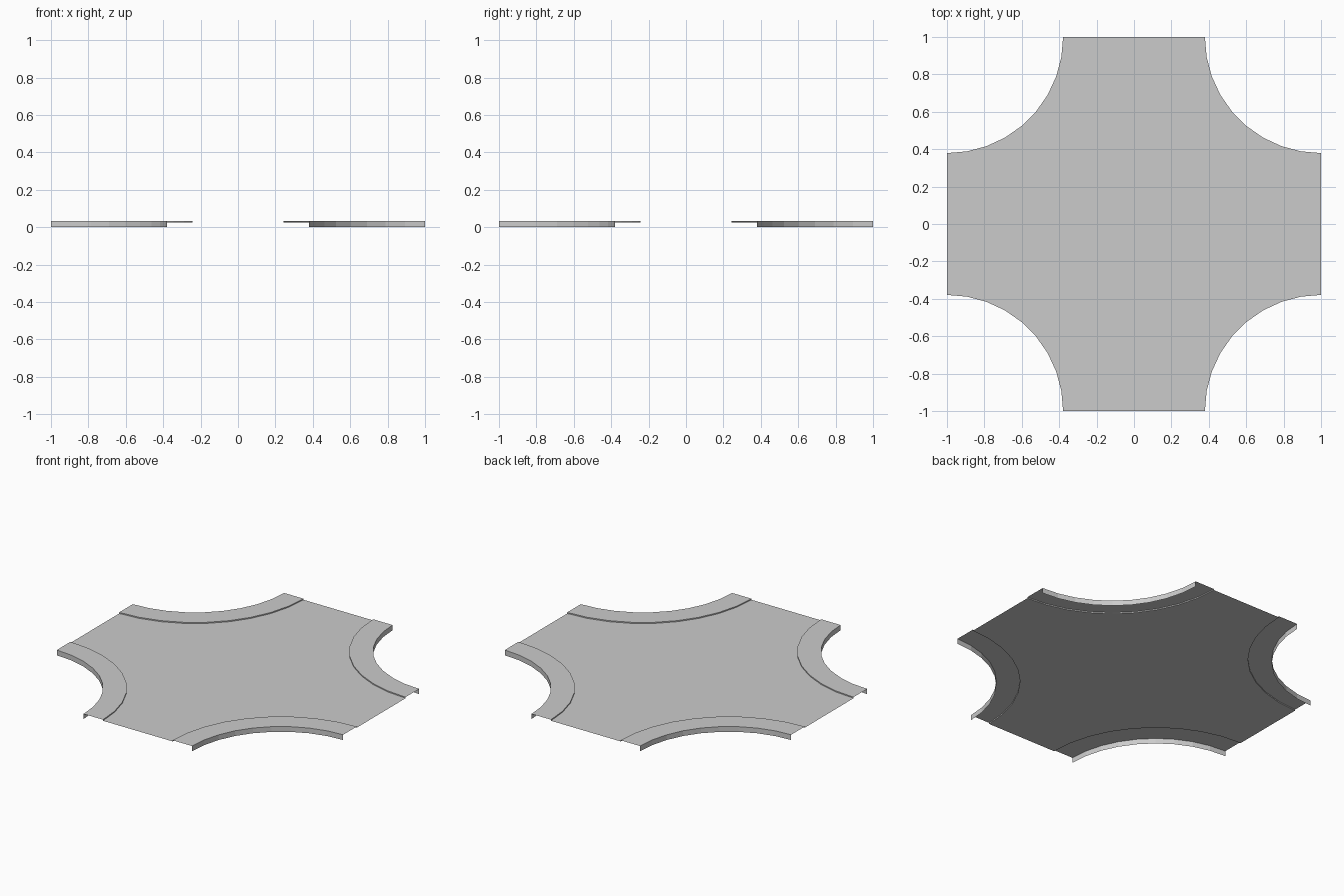
import bpy
from math import radians, sin, cos

if "Cube" in bpy.data.objects:
    bpy.data.objects.remove(bpy.data.objects["Cube"])

STEPS = 9            # segments per rounded corner
R_OUT = 0.621        # outer edge of pavement, measured from the tile corner
R_IN = 0.757         # kerb line
Z_TOP = 0.033        # pavement height
Z_ROAD = 0.026       # road height


def arc(radius, sx=1, sy=1):
    """Quarter arc around tile corner (sx, sy)."""
    return [(sx * (1 - radius * sin(radians(90 * i / STEPS))),
             sy * (1 - radius * cos(radians(90 * i / STEPS)))) for i in range(STEPS + 1)]


def make(name, verts, faces):
    mesh = bpy.data.meshes.new(name)
    mesh.from_pydata(verts, [], faces)
    mesh.update()
    obj = bpy.data.objects.new(name, mesh)
    bpy.context.collection.objects.link(obj)
    return obj


# Road surface: one open sheet bounded by the four kerb arcs, anticlockwise
outline = []
for sx, sy in ((1, 1), (-1, 1), (-1, -1), (1, -1)):
    pts = arc(R_IN, sx, sy)
    outline += pts if sx * sy > 0 else pts[::-1]
make("road_surface", [(x, y, Z_ROAD) for x, y in outline], [range(len(outline))])

# Pavement: outer wall, walkway and kerb face swept round one corner
profile = [(R_OUT, 0), (R_OUT, Z_TOP), (R_IN, Z_TOP), (R_IN, Z_ROAD)]
n = STEPS + 1
verts = [(x, y, z) for r, z in profile for x, y in arc(r)]
faces = [(k * n + i, k * n + i + 1, (k + 1) * n + i + 1, (k + 1) * n + i)
         for k in range(len(profile) - 1) for i in range(STEPS)]
pavement = make("corner_pavements", verts, faces)
if pavement.data.polygons[STEPS].normal.z < 0:
    pavement.data.flip_normals()

# Repeat the pavement at all four corners
mirror = pavement.modifiers.new("four_corners", 'MIRROR')
mirror.use_axis = (True, True, False)
mirror.use_mirror_merge = False
